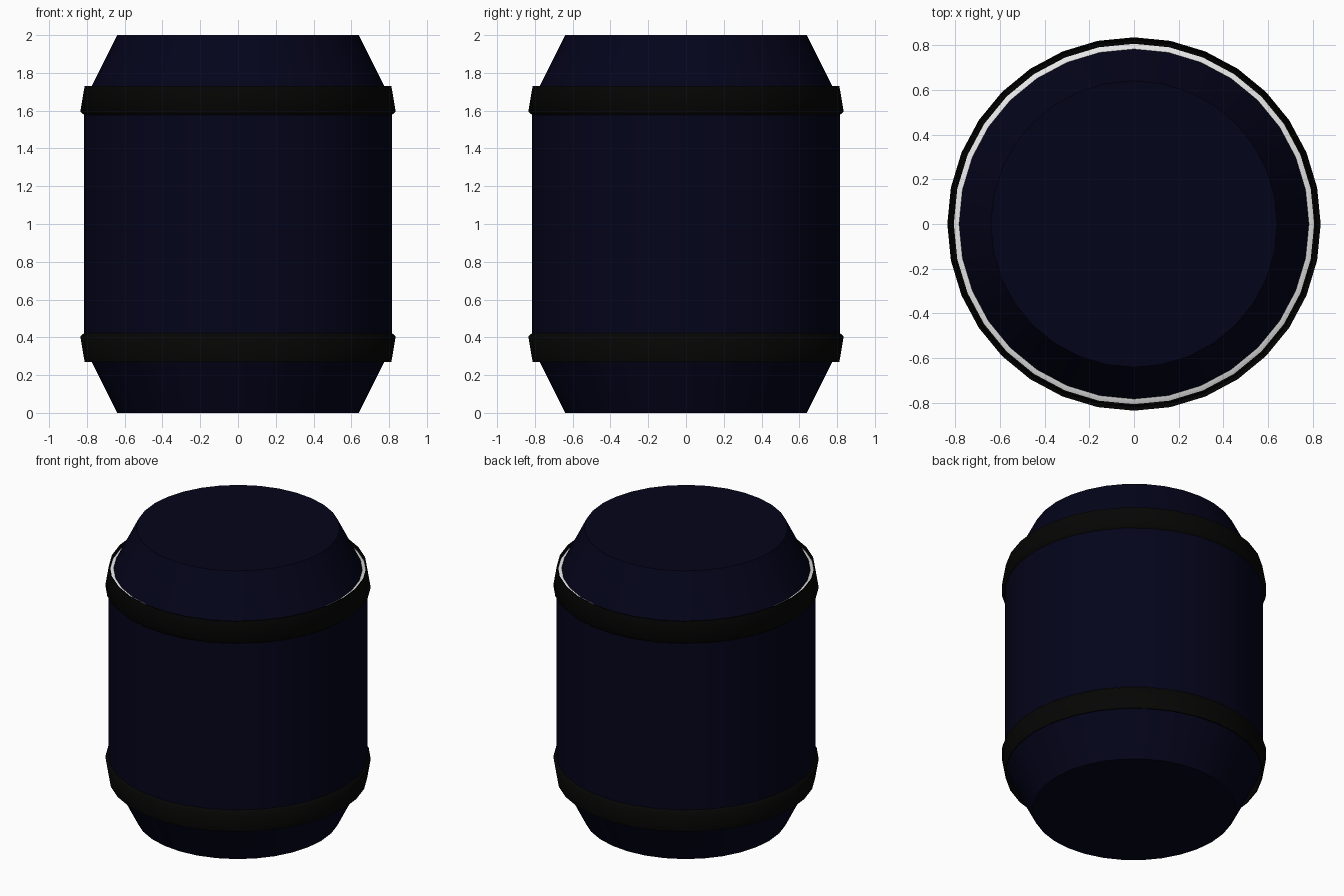
import bpy, bmesh, math

cube = bpy.data.objects.get("Cube")
if cube:
    bpy.data.objects.remove(cube, do_unlink=True)

SIDES = 32


def material(name, colour):
    mat = bpy.data.materials.new(name)
    mat.use_nodes = True
    mat.diffuse_color = (*colour, 1)
    mat.node_tree.nodes["Principled BSDF"].inputs["Base Color"].default_value = (*colour, 1)
    return mat


navy = material("dark navy", (0.0012, 0.0012, 0.011))
black = material("black", (0.0016, 0.0016, 0.0014))
white = material("white", (0.8, 0.8, 0.8))


def lathe(name, profile, mat, smooth_angle, closed=False):
    """Revolve a (radius, height) profile around z."""
    bm = bmesh.new()
    verts = [bm.verts.new((r, 0, z)) for r, z in profile]
    pairs = list(zip(verts, verts[1:]))
    if closed:
        pairs.append((verts[-1], verts[0]))
    edges = [bm.edges.new(p) for p in pairs]
    bmesh.ops.spin(bm, geom=verts + edges, axis=(0, 0, 1), cent=(0, 0, 0),
                   angle=math.tau, steps=SIDES, use_duplicate=False)
    bmesh.ops.remove_doubles(bm, verts=bm.verts, dist=0.0005)
    bmesh.ops.recalc_face_normals(bm, faces=bm.faces)
    mesh = bpy.data.meshes.new(name)
    bm.to_mesh(mesh)
    bm.free()
    mesh.materials.append(mat)
    obj = bpy.data.objects.new(name, mesh)
    bpy.context.collection.objects.link(obj)
    bpy.ops.object.select_all(action="DESELECT")
    obj.select_set(True)
    bpy.context.view_layer.objects.active = obj
    bpy.ops.object.shade_smooth_by_angle(angle=math.radians(smooth_angle))


def flipped(profile):
    """Mirror a profile about the middle height."""
    return [(r, 2 - z) for r, z in profile]


# Straight middle drum
lathe("drum", [(0, 0.35), (0.815, 0.35), (0.815, 1.65), (0, 1.65)], navy, 30)

# Tapered ends with flat caps
end_profile = [(0, 1.65), (0.815, 1.65), (0.64, 2), (0, 2)]
lathe("upper_end", end_profile, navy, 30)
lathe("lower_end", flipped(end_profile), navy, 30)

# Light disc whose edge shows between the upper end and its hoop
lathe("seam_disc", [(0, 1.65), (0.81, 1.65), (0.81, 1.702), (0.785, 1.715), (0, 1.715)], white, 30)

# Hoops around both shoulders
hoop_profile = [(0.806, 1.64), (0.806, 1.73), (0.812, 1.73), (0.835, 1.595), (0.812, 1.575)]
lathe("upper_hoop", hoop_profile, black, 60, closed=True)
lathe("lower_hoop", flipped(hoop_profile), black, 60, closed=True)
